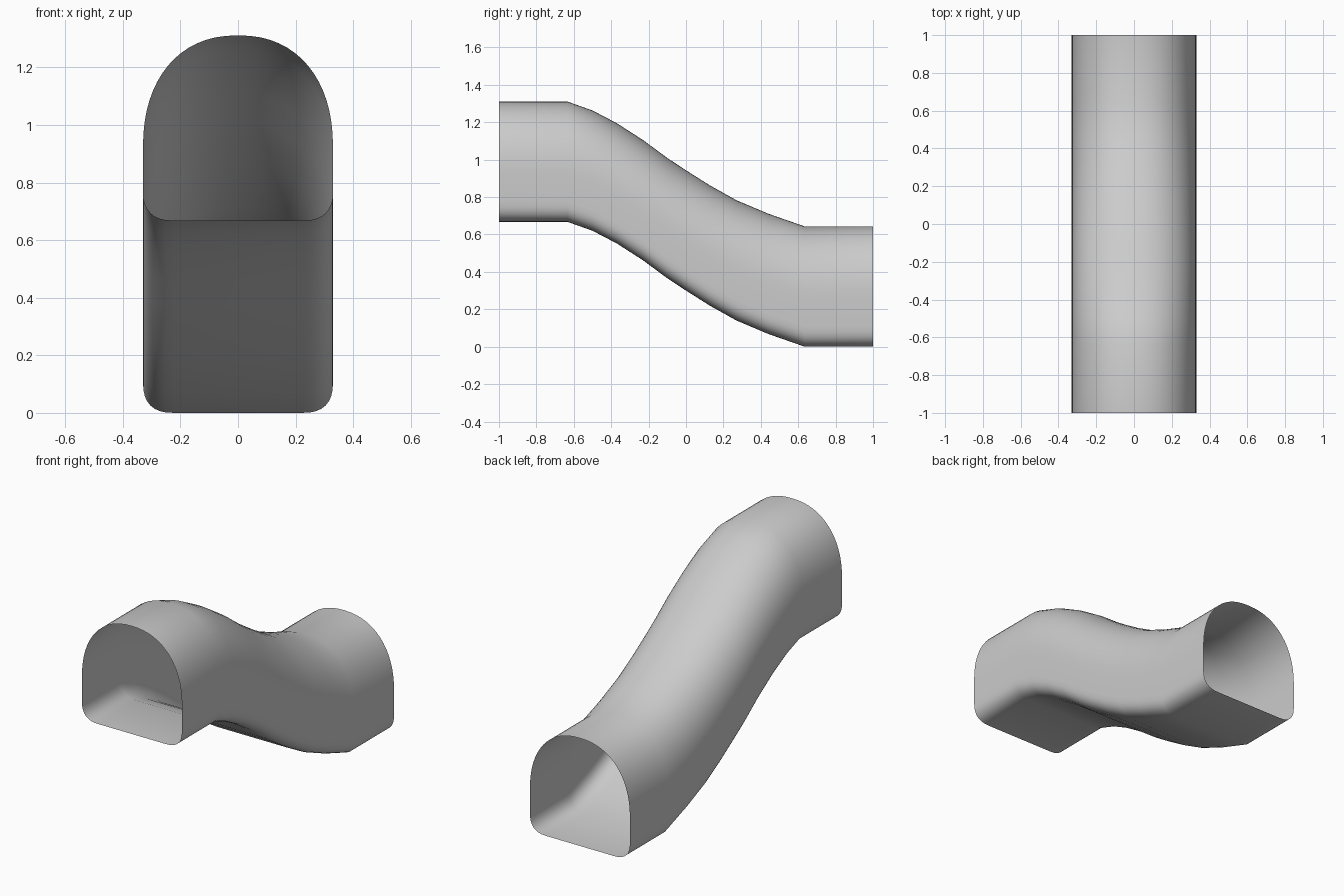
import bpy, bmesh
from math import sin, cos, pi

if "Cube" in bpy.data.objects:
    bpy.data.objects.remove(bpy.data.objects["Cube"])


def corner(cx, cz, rx, rz, power, a0, a1, steps):
    """Points along a squarish (superellipse) quarter corner."""
    pts = []
    for i in range(steps + 1):
        a = a0 + (a1 - a0) * i / steps
        c, s = cos(a), sin(a)
        x = abs(c) ** (2 / power) * (1 if c > 0 else -1)
        z = abs(s) ** (2 / power) * (1 if s > 0 else -1)
        if abs(c) < 1e-6:
            x = 0
        if abs(s) < 1e-6:
            z = 0
        pts.append((cx + rx * x, cz + rz * z))
    return pts


# Right half of the section: floor corner, then the arch up to the crown
half = corner(0.22, 0.11, 0.11, 0.11, 2.6, -pi / 2, 0, 8)
half += corner(0, 0.25, 0.33, 0.393, 2.25, 0, pi / 2, 16)
section = half + [(-x, z) for x, z in reversed(half[:-1])]

# Path of the floor (y, z): level, S-shaped drop, level
path = [(-1, 0.668), (-0.635, 0.668), (-0.5, 0.62), (-0.37, 0.552),
        (-0.23, 0.462), (-0.1, 0.366), (0, 0.3), (0.13, 0.218),
        (0.27, 0.14), (0.44, 0.068), (0.635, 0), (1, 0)]

# Open tunnel skin
bm = bmesh.new()
rings = [[bm.verts.new((x, y, z + h)) for x, z in section] for y, h in path]
n = len(section)
for a, b in zip(rings, rings[1:]):
    for i in range(n):
        j = (i + 1) % n
        bm.faces.new((a[i], a[j], b[j], b[i]))

mesh = bpy.data.meshes.new("sloped_tunnel")
bm.to_mesh(mesh)
bm.free()
tunnel = bpy.data.objects.new("sloped_tunnel", mesh)
bpy.context.collection.objects.link(tunnel)
mesh.shade_smooth()
